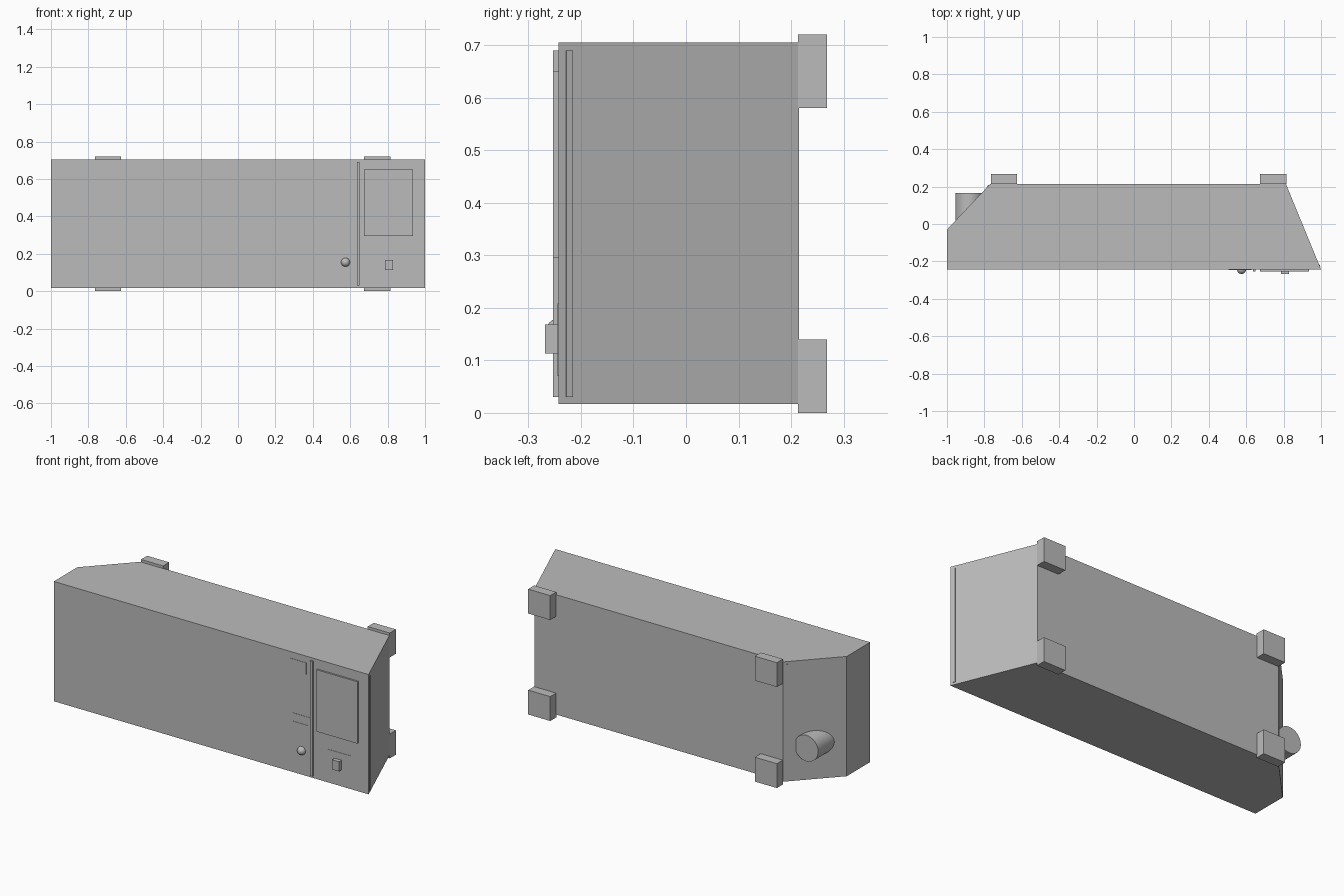
import bpy, bmesh, math
from mathutils import Vector

if "Cube" in bpy.data.objects:
    bpy.data.objects.remove(bpy.data.objects["Cube"])

grey = bpy.data.materials.new("plain grey")
grey.diffuse_color = (0.5, 0.5, 0.5, 1)
grey.use_nodes = True
grey.node_tree.nodes["Principled BSDF"].inputs["Base Color"].default_value = grey.diffuse_color


def finish(bm, name):
    bmesh.ops.recalc_face_normals(bm, faces=bm.faces)
    me = bpy.data.meshes.new(name)
    bm.to_mesh(me)
    bm.free()
    me.materials.append(grey)
    ob = bpy.data.objects.new(name, me)
    bpy.context.collection.objects.link(ob)
    return ob


def prism(name, outline, z0, z1):
    """Extrude an outline in x, y from z0 to z1."""
    bm = bmesh.new()
    face = bm.faces.new([bm.verts.new((x, y, z0)) for x, y in outline])
    ext = bmesh.ops.extrude_face_region(bm, geom=[face])["geom"]
    bmesh.ops.translate(bm, vec=(0, 0, z1 - z0),
                        verts=[v for v in ext if isinstance(v, bmesh.types.BMVert)])
    return finish(bm, name)


def box(name, x0, x1, y0, y1, z0, z1):
    return prism(name, [(x0, y0), (x1, y0), (x1, y1), (x0, y1)], z0, z1)


def wall_strip(name, a, b, start, end, z0, z1, depth=0.003):
    """Thin strip lying on the slanted wall from a to b (outward is right of a->b)."""
    a, d = Vector(a), (Vector(b) - Vector(a)).normalized()
    n = Vector((d.y, -d.x))
    pts = [a + d * start, a + d * end, a + d * end + n * depth, a + d * start + n * depth]
    return prism(name, [tuple(p) for p in pts], z0, z1)


# Main case with slanted ends
FRONT = -0.243
outline = [(-1, FRONT), (1, FRONT), (0.812, 0.215), (-0.768, 0.215), (-1, -0.03)]
box_body = prism("case", outline, 0.017, 0.705)

# Four feet on the back
for side, x in (("left", -0.765), ("right", 0.675)):
    for level, z in (("lower", 0), ("upper", 0.58)):
        box(f"{level}_{side}_foot", x, x + 0.14, 0.213, 0.268, z, z + 0.14)

# Front details: divider, screen, button plate and button
box("divider_strip", 0.635, 0.65, FRONT - 0.01, FRONT, 0.03, 0.69)
box("screen", 0.675, 0.935, FRONT - 0.01, FRONT, 0.295, 0.65)
box("button_plate", 0.735, 0.885, FRONT - 0.002, FRONT, 0.07, 0.208)
box("button", 0.785, 0.83, FRONT - 0.025, FRONT, 0.113, 0.168)

# Thin marker plates left of the divider
for i, (x0, x1, z0, z1) in enumerate([(0.505, 0.605, 0.60, 0.667),
                                      (0.51, 0.628, 0.345, 0.358),
                                      (0.52, 0.613, 0.297, 0.31)]):
    box(f"marker_plate_{i + 1}", x0, x1, FRONT - 0.002, FRONT, z0, z1)

# Strips on both slanted walls
wall_strip("right_wall_strip", outline[1], outline[2], 0.016, 0.029, 0.03, 0.69)
wall_strip("left_wall_strip", outline[3], outline[4], 0.010, 0.024, 0.03, 0.69)


def smooth(ob):
    bpy.ops.object.select_all(action='DESELECT')
    ob.select_set(True)
    bpy.context.view_layer.objects.active = ob
    bpy.ops.object.shade_smooth_by_angle(angle=math.radians(40))


# Round knob
bm = bmesh.new()
bmesh.ops.create_uvsphere(bm, u_segments=24, v_segments=12, radius=0.024)
knob = finish(bm, "round_knob")
knob.location = (0.575, FRONT, 0.155)
smooth(knob)

# Connector pipe in the back left corner
bm = bmesh.new()
bmesh.ops.create_cone(bm, cap_ends=True, segments=32, radius1=0.075, radius2=0.075, depth=0.22)
pipe = finish(bm, "connector_pipe")
pipe.rotation_euler.x = math.radians(90)
pipe.location = (-0.88, 0.055, 0.22)
smooth(pipe)
